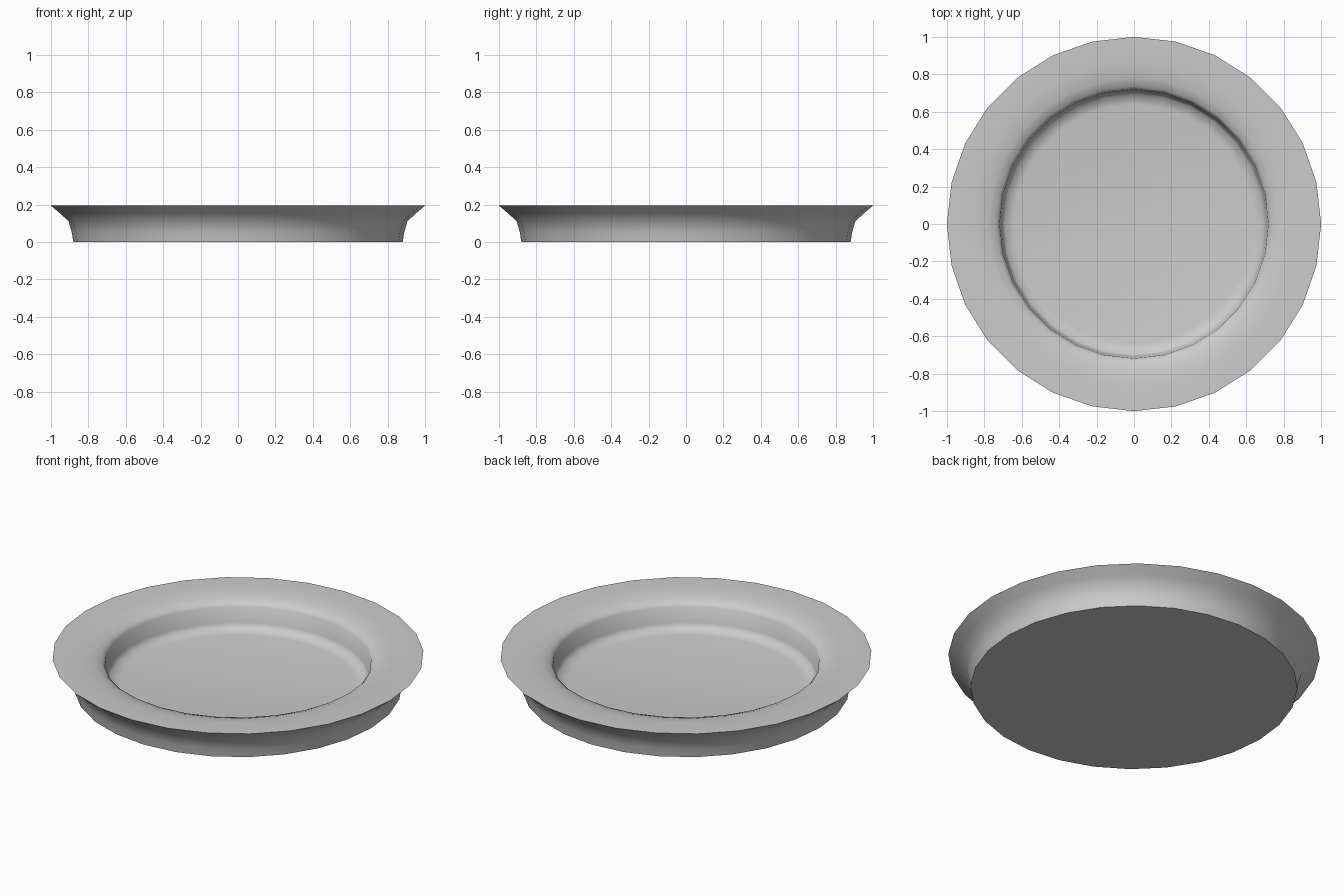
import bpy, bmesh, math

if "Cube" in bpy.data.objects:
    bpy.data.objects.remove(bpy.data.objects["Cube"])

SIDES = 28

# Dish profile (radius, height): floor, wall, rim, flared underside, base
PROFILE = [
    (0.64, 0.02), (0.695, 0.03), (0.71, 0.06), (0.718, 0.15),
    (0.735, 0.168), (0.78, 0.184), (0.86, 0.194), (1.0, 0.194),
    (0.95, 0.152), (0.905, 0.11), (0.888, 0.05), (0.88, 0.0),
]


def lathe(name, profile, sides):
    bm = bmesh.new()
    rings = []
    for r, z in profile:
        rings.append([bm.verts.new((r * math.cos(2 * math.pi * i / sides),
                                    r * math.sin(2 * math.pi * i / sides), z))
                      for i in range(sides)])
    for a, b in zip(rings, rings[1:]):
        for i in range(sides):
            j = (i + 1) % sides
            bm.faces.new((a[i], b[i], b[j], a[j]))
    # Close the floor and the base
    bm.faces.new(rings[0])
    bm.faces.new(rings[-1][::-1])
    bmesh.ops.recalc_face_normals(bm, faces=bm.faces)
    mesh = bpy.data.meshes.new(name)
    bm.to_mesh(mesh)
    bm.free()
    obj = bpy.data.objects.new(name, mesh)
    bpy.context.collection.objects.link(obj)
    return obj


# Shallow round dish with a wide flared rim
dish = lathe("dish", PROFILE, SIDES)
bpy.context.view_layer.objects.active = dish
dish.select_set(True)
bpy.ops.object.shade_smooth_by_angle(angle=math.radians(80))
